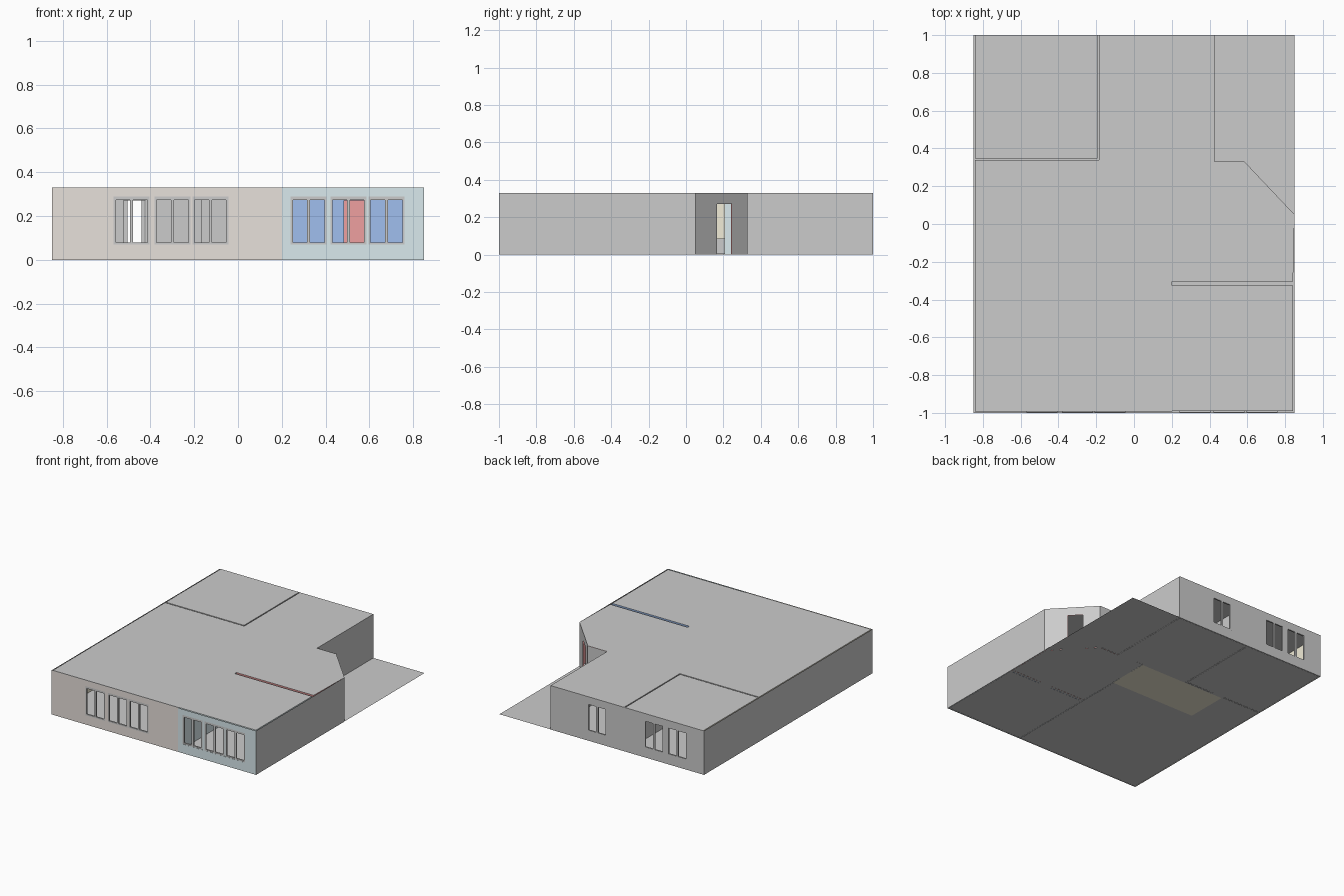
import bpy, bmesh
from mathutils import Vector

if "Cube" in bpy.data.objects:
    bpy.data.objects.remove(bpy.data.objects["Cube"])

H = 0.33          # wall height
DOOR = 0.27       # door height
WIN_W, WIN_Z0, WIN_Z1 = 0.164, 0.069, 0.288


def mat(name, rgb):
    m = bpy.data.materials.new(name)
    m.diffuse_color = (*rgb, 1)
    m.use_nodes = True
    m.node_tree.nodes["Principled BSDF"].inputs["Base Color"].default_value = m.diffuse_color
    return m


beige = mat("beige", (0.80, 0.75, 0.71))
pale_blue = mat("pale_blue", (0.70, 0.82, 0.85))
blue = mat("blue", (0.35, 0.52, 0.86))
red = mat("red", (0.86, 0.35, 0.35))
yellow = mat("yellow", (0.88, 0.84, 0.68))


def finish(name, bm, material=None):
    me = bpy.data.meshes.new(name)
    bm.to_mesh(me)
    bm.free()
    ob = bpy.data.objects.new(name, me)
    bpy.context.collection.objects.link(ob)
    if material:
        me.materials.append(material)
    return ob


def slab(name, outline, z, material=None):
    bm = bmesh.new()
    bm.faces.new([bm.verts.new((x, y, z)) for x, y in outline])
    return finish(name, bm, material)


def rect(x0, x1, y0, y1):
    return [(x0, y0), (x1, y0), (x1, y1), (x0, y1)]


def wall(name, p, q, material=None, holes=()):
    """Thin wall sheet from p to q; holes are (start, end, bottom, top)."""
    p, q = Vector((*p, 0)), Vector((*q, 0))
    length, d = (q - p).length, (q - p).normalized()
    us = sorted({0, length, *[h[0] for h in holes], *[h[1] for h in holes]})
    zs = sorted({0, H, *[h[2] for h in holes], *[h[3] for h in holes]})
    bm = bmesh.new()
    for u0, u1 in zip(us, us[1:]):
        for z0, z1 in zip(zs, zs[1:]):
            u, z = (u0 + u1) / 2, (z0 + z1) / 2
            if any(h[0] < u < h[1] and h[2] < z < h[3] for h in holes):
                continue
            bm.faces.new([bm.verts.new(p + d * a + Vector((0, 0, b)))
                          for a, b in ((u0, z0), (u1, z0), (u1, z1), (u0, z1))])
    bmesh.ops.remove_doubles(bm, verts=bm.verts, dist=1e-5)
    bmesh.ops.dissolve_limit(bm, angle_limit=0.01, verts=bm.verts, edges=bm.edges)
    return finish(name, bm, material)


def box(bm, x0, x1, y0, y1, z0, z1):
    vs = bmesh.ops.create_cube(bm, size=1)["verts"]
    for v in vs:
        v.co = ((x0 + x1) / 2 + v.co.x * (x1 - x0),
                (y0 + y1) / 2 + v.co.y * (y1 - y0),
                (z0 + z1) / 2 + v.co.z * (z1 - z0))


def window(name, x, y0, y1):
    """Two-pane open frame filling a wall opening."""
    bm = bmesh.new()
    for a, b in ((0, 0.010), (0.075, 0.089), (WIN_W - 0.010, WIN_W)):
        box(bm, x + a, x + b, y0, y1, WIN_Z0, WIN_Z1)
    for a, b in ((0.010, 0.075), (0.089, WIN_W - 0.010)):
        box(bm, x + a, x + b, y0, y1, WIN_Z0, WIN_Z0 + 0.010)
        box(bm, x + a, x + b, y0, y1, WIN_Z1 - 0.016, WIN_Z1)
    return finish(name, bm)


def win_holes(xs, origin):
    return [(x - origin, x - origin + WIN_W, WIN_Z0, WIN_Z1) for x in xs]


# Floor and hall floor patch
slab("floor", rect(-0.85, 0.85, -1, 1), 0.001)
slab("hall_floor", rect(-0.515, 0.2, 0.01, 0.33), 0, yellow)

# Ceiling panels, one per room
slab("ceiling_front_right", rect(0.2, 0.842, -0.99, -0.325), H)
slab("ceiling_middle_right", [(0.2, -0.305), (0.842, -0.305), (0.85, 0.05),
                              (0.585, 0.33), (0.2, 0.33)], H)
slab("ceiling_main", [(-0.843, -0.993), (0.2, -0.993), (0.2, 0.33), (0.425, 0.33),
                      (0.425, 1), (-0.185, 1), (-0.185, 0.338), (-0.843, 0.338)], H)
slab("ceiling_back_left", rect(-0.843, -0.193, 0.347, 1), H)

# Front walls and windows
left_xs, right_xs = (-0.568, -0.381, -0.208), (0.24, 0.422, 0.596)
for side, y, m in (("outer", -1, beige), ("inner", -0.993, None)):
    wall("front_left_" + side, (-0.85, y), (0.2, y), m, win_holes(left_xs, -0.85))
for side, y in (("outer", -1), ("inner", -0.99)):
    wall("front_right_" + side, (0.2, y), (0.85, y), pale_blue, win_holes(right_xs, 0.2))
for i, x in enumerate(left_xs + right_xs):
    window(f"front_window_{i}", x, -0.999, -0.988)

# Back wall and windows
back_xs = (-0.71, -0.515, -0.042)
for side, y in (("outer", 1), ("inner", 0.993)):
    wall("back_" + side, (-0.85, y), (0.425, y), None, win_holes(back_xs, -0.85))
for i, x in enumerate(back_xs):
    window(f"back_window_{i}", x, 0.988, 0.999)

# Side walls
wall("left_outer", (-0.85, -1), (-0.85, 1))
wall("left_inner", (-0.843, -0.993), (-0.843, 0.993), yellow)
wall("right_outer", (0.85, -1), (0.85, 0.05))
wall("right_inner_front", (0.842, -0.99), (0.842, -0.325), pale_blue)
wall("right_inner_middle", (0.842, -0.305), (0.842, 0.055), red)
wall("hall_side_outer", (0.425, 0.33), (0.425, 1))
wall("hall_side_inner", (0.418, 0.338), (0.418, 0.993))

# Angled entrance wall with door opening
entry = [(0.158, 0.268, 0, DOOR)]
wall("angled_outer", (0.85, 0.05), (0.585, 0.33), None, entry)
wall("angled_inner", (0.844, 0.047), (0.581, 0.325), red, entry)
wall("entrance_back_outer", (0.425, 0.332), (0.585, 0.332))
wall("entrance_back_inner", (0.42, 0.325), (0.581, 0.325), red)

# Interior partitions with door openings
wall("partition_blue", (0.2, -0.325), (0.842, -0.325), blue, [(0.285, 0.39, 0, DOOR)])
wall("partition_red", (0.2, -0.305), (0.842, -0.305), red, [(0.285, 0.39, 0, DOOR)])
for side, x, m in (("room", 0.2, pale_blue), ("main", 0.194, None)):
    wall("long_partition_" + side, (x, -0.99), (x, 0.33), m, [(1.08, 1.195, 0, DOOR)])
wall("hall_stub", (0.2, 0.335), (0.26, 0.335))
for side, y, x1 in (("front", 0.338, -0.165), ("back", 0.347, -0.193)):
    wall("bedroom_" + side, (-0.843, y), (x1, y), None, [(0.32, 0.42, 0, DOOR)])
for side, x in (("left", -0.193), ("right", -0.185)):
    wall("bedroom_side_" + side, (x, 0.34), (x, 0.993))

# Low counter along the left wall
bm = bmesh.new()
box(bm, -0.84, -0.77, 0.02, 0.33, 0.002, 0.085)
finish("low_counter", bm)
